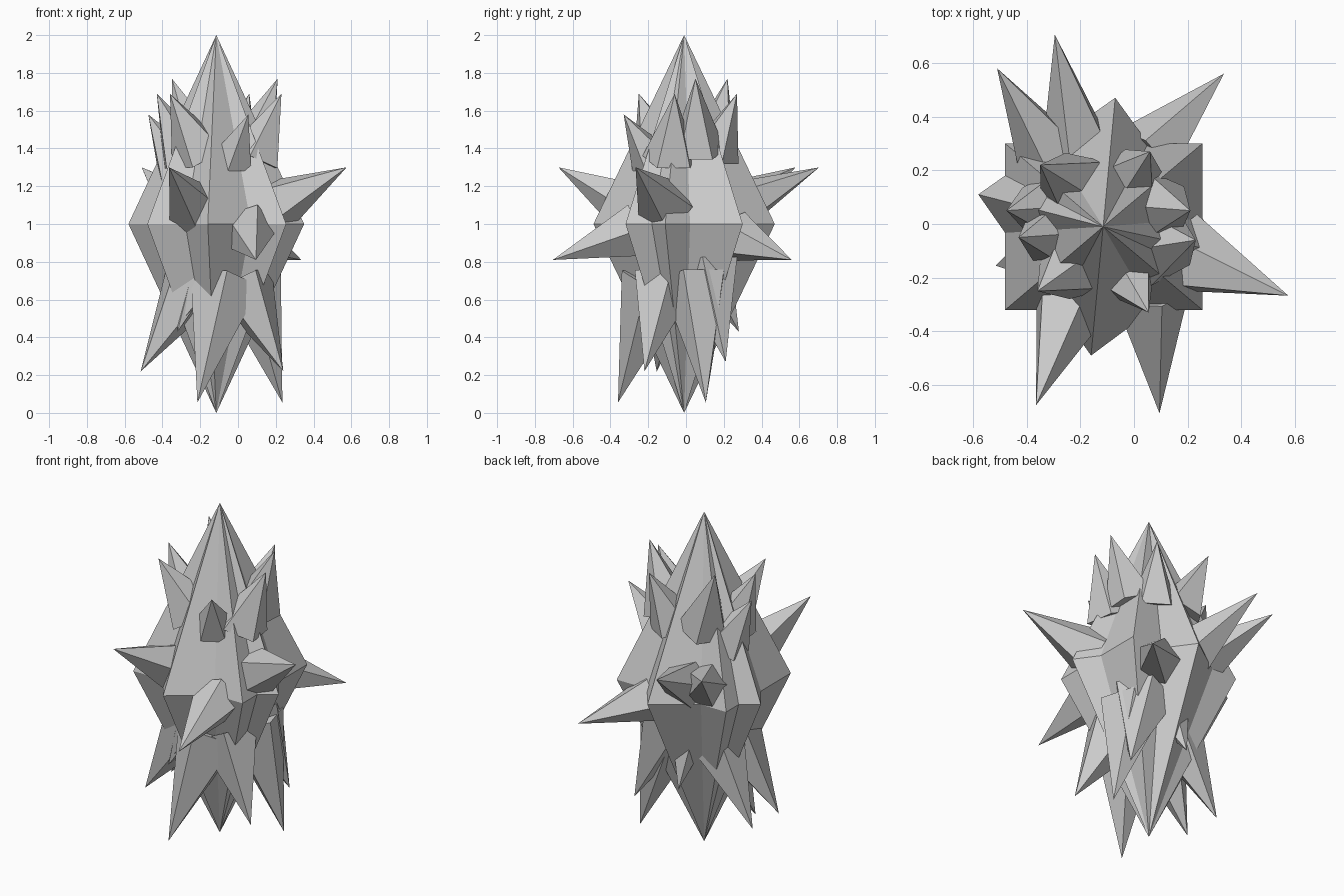
import bpy, math
from mathutils import Vector

AX = -0.115  # core axis x


def mesh(name, verts, faces):
    me = bpy.data.meshes.new(name)
    me.from_pydata([tuple(v) for v in verts], [], faces)
    ob = bpy.data.objects.new(name, me)
    bpy.context.collection.objects.link(ob)
    return ob


def bipyramid(name, ring, z=1.0):
    n = len(ring)
    verts = [(x, y, z) for x, y in ring] + [(AX, -0.01, 2), (AX, -0.01, 0.0)]
    faces = []
    for i in range(n):
        j = (i + 1) % n
        faces += [(i, j, n), (j, i, n + 1)]
    mesh(name, verts, faces)


def spike(name, tip, base, r, turn, sides, sink):
    # pyramid whose base is sunk into the core along its own axis;
    # turn is measured from the radial up/down direction
    tip, base = Vector(tip), Vector(base)
    d = (tip - base).normalized()
    base = base - d * sink
    side = d.cross(Vector((0, 0, 1))).normalized()
    up = side.cross(d)
    verts = [base + r * (up * math.cos(turn + 2 * math.pi * i / sides)
                         - side * math.sin(turn + 2 * math.pi * i / sides))
             for i in range(sides)] + [tip]
    faces = [(i, (i + 1) % sides, sides) for i in range(sides)]
    faces.append(tuple(reversed(range(sides))))
    mesh(name, verts, faces)


# Crystal core: two crossed double pyramids
bipyramid("core_square", [(-0.48, -0.32), (0.255, -0.32), (0.255, 0.30), (-0.48, 0.30)])
bipyramid("core_diamond", [(-0.58, 0.11), (-0.16, -0.49), (0.35, -0.11), (-0.07, 0.47)])

# Long side spikes around the waist
side = [
    ((0.575, -0.267, 1.30), (0.22, -0.13, 1.11), 0.16),
    ((0.335, 0.56, 0.81), (0.08, 0.29, 0.92), 0.14),
    ((-0.295, 0.705, 1.30), (-0.21, 0.29, 1.10), 0.15),
    ((-0.51, 0.58, 1.30), (-0.31, 0.25, 1.10), 0.15),
    ((-0.365, -0.675, 1.30), (-0.24, -0.30, 1.09), 0.16),
    ((0.095, -0.705, 0.81), (0.06, -0.31, 0.95), 0.15),
]
# Upper spikes pointing up and outward
upper = [
    ((-0.35, 0.22, 1.77), (-0.22, 0.14, 1.42), 0.15),
    ((0.21, 0.05, 1.77), (0.08, 0.06, 1.42), 0.15),
    ((-0.43, -0.05, 1.69), (-0.29, -0.04, 1.38), 0.15),
    ((0.23, -0.06, 1.69), (0.10, -0.08, 1.38), 0.15),
    ((-0.36, -0.25, 1.69), (-0.22, -0.15, 1.40), 0.16),
    ((0.06, 0.27, 1.69), (-0.01, 0.16, 1.40), 0.14),
    ((0.055, -0.33, 1.58), (-0.02, -0.20, 1.37), 0.12),
    ((-0.475, 0.05, 1.58), (-0.33, 0.06, 1.32), 0.14),
]
# Lower spikes pointing down and outward
lower = [
    ((-0.515, -0.155, 0.22), (-0.28, -0.10, 0.62), 0.18),
    ((-0.515, 0.095, 0.22), (-0.28, 0.06, 0.62), 0.17),
    ((-0.215, -0.36, 0.055), (-0.09, -0.18, 0.60), 0.20),
    ((0.235, 0.105, 0.055), (0.08, 0.06, 0.62), 0.19),
    ((0.24, -0.22, 0.22), (0.06, -0.14, 0.60), 0.18),
    ((0.20, 0.21, 0.27), (0.06, 0.13, 0.68), 0.18),
    ((-0.145, 0.28, 0.43), (-0.13, 0.17, 0.68), 0.13),
    ((-0.32, -0.21, 0.43), (-0.22, -0.14, 0.70), 0.13),
]
for group, items, sides, sink, turn in (("side", side, 5, 0.05, 0.3),
                                        ("upper", upper, 5, 0.04, 0.0),
                                        ("lower", lower, 5, 0.10, math.pi)):
    for i, (tip, base, r) in enumerate(items):
        spike(f"{group}_spike_{i + 1}", tip, base, r, turn, sides, sink)
